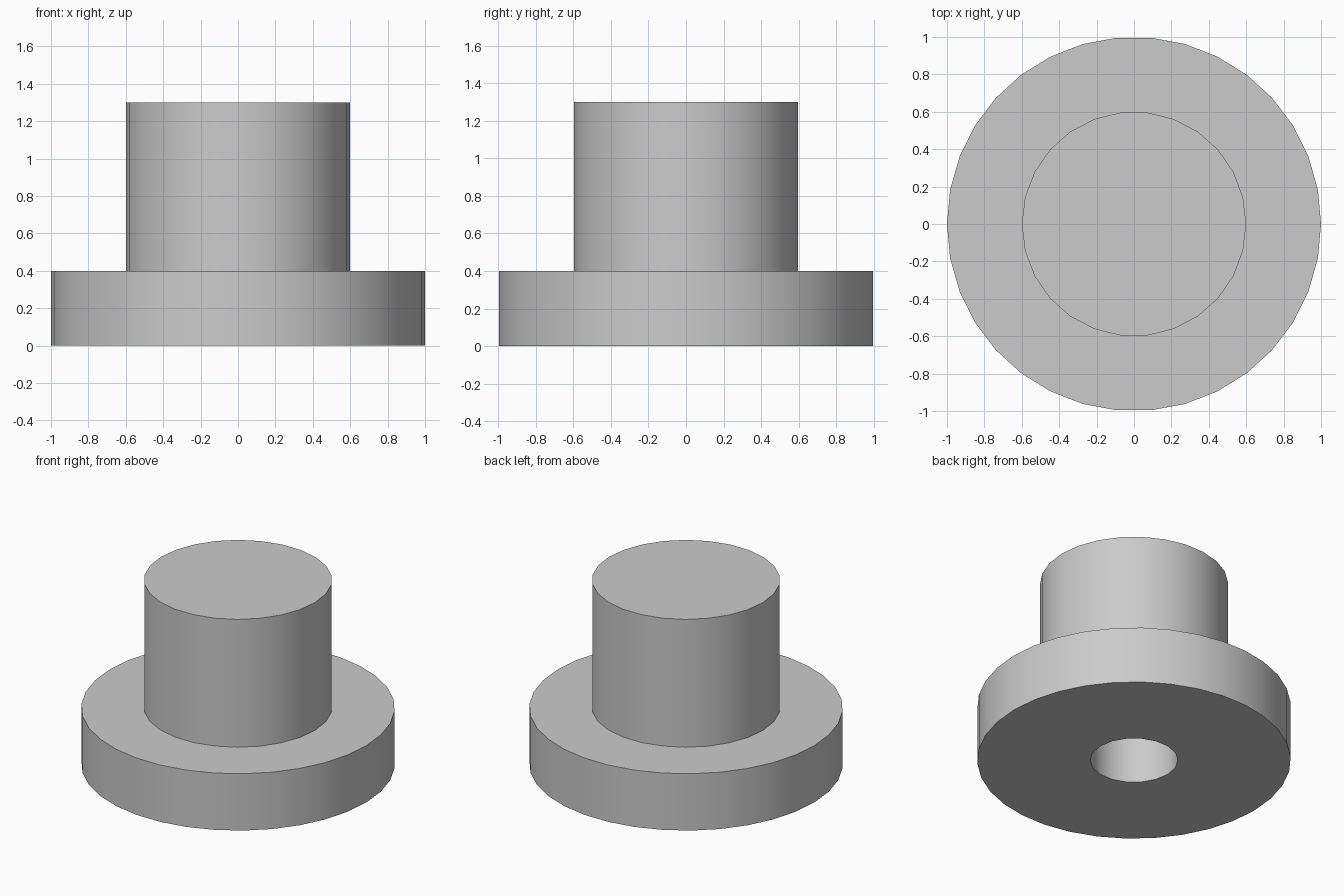
import bpy, bmesh, math

if "Cube" in bpy.data.objects:
    bpy.data.objects.remove(bpy.data.objects["Cube"])

gray = bpy.data.materials.new("plain gray")
gray.diffuse_color = (0.6, 0.6, 0.6, 1)
gray.use_nodes = True
gray.node_tree.nodes["Principled BSDF"].inputs["Base Color"].default_value = gray.diffuse_color

bm = bmesh.new()


def ring(radius, z, sides):
    """Closed loop of edges, first corner on +x."""
    vs = [bm.verts.new((radius * math.cos(2 * math.pi * i / sides),
                        radius * math.sin(2 * math.pi * i / sides), z))
          for i in range(sides)]
    return [bm.edges.new((vs[i], vs[(i + 1) % sides])) for i in range(sides)]


def wall(radius, z0, z1, sides):
    """Vertical tube wall; returns its bottom and top loops."""
    low, high = ring(radius, z0, sides), ring(radius, z1, sides)
    bmesh.ops.bridge_loops(bm, edges=low + high)
    return low, high


def flat(edges):
    """Fill a disc, or the band between two loops."""
    bmesh.ops.triangle_fill(bm, edges=edges, use_beauty=True, normal=(0, 0, 1))


# Flange, boss and blind bore walls
flange_low, flange_high = wall(1.0, 0.0, 0.4, 34)
boss_low, boss_high = wall(0.6, 0.4, 1.3, 26)
bore_low, bore_high = wall(0.28, 0.0, 0.8, 18)

# Horizontal faces
flat(flange_low + bore_low)    # underside
flat(flange_high + boss_low)   # shoulder
flat(boss_high)                # top
flat(bore_high)                # bore end

bmesh.ops.recalc_face_normals(bm, faces=bm.faces[:])
mesh = bpy.data.meshes.new("flanged_boss")
bm.to_mesh(mesh)
bm.free()
mesh.materials.append(gray)

body = bpy.data.objects.new("flanged_boss", mesh)
bpy.context.collection.objects.link(body)
bpy.context.view_layer.objects.active = body
body.select_set(True)
bpy.ops.object.shade_smooth_by_angle(angle=math.radians(40))
